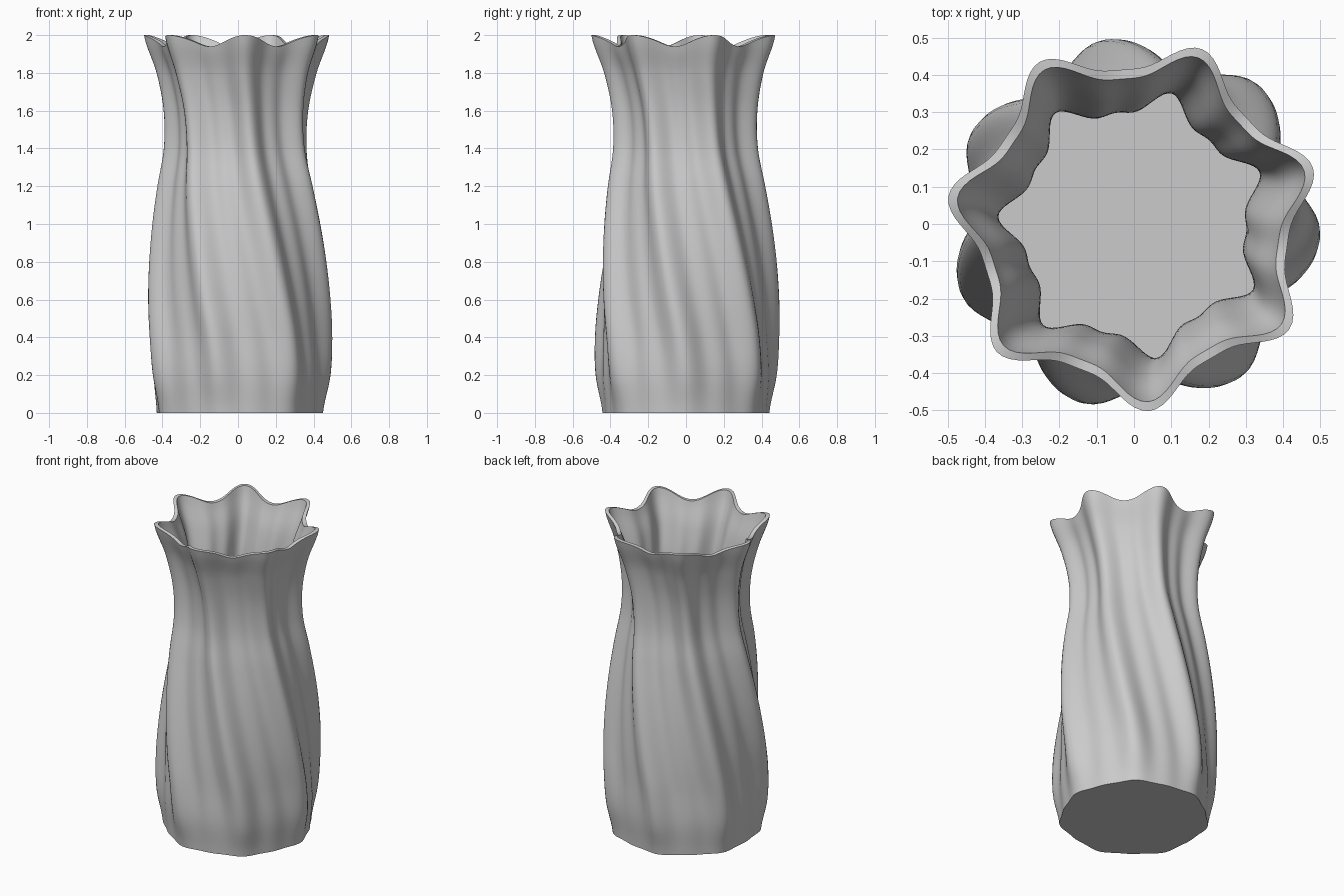
import bpy, bmesh, math

cube = bpy.data.objects.get("Cube")
if cube:
    bpy.data.objects.remove(cube)

LOBES, SEGMENTS, RINGS, WALL, FLOOR = 7, 168, 56, 0.025, 0.04

# Profile keys: height, tip radius, flute depth, tip angle in degrees
KEYS = [
    (0.0, 0.45, 0.010, -51),
    (0.2, 0.49, 0.022, -52),
    (0.4, 0.50, 0.030, -55),
    (0.6, 0.495, 0.031, -60),
    (0.8, 0.48, 0.031, -65),
    (1.0, 0.457, 0.031, -70),
    (1.2, 0.427, 0.031, -75),
    (1.4, 0.393, 0.031, -79),
    (1.6, 0.395, 0.032, -82),
    (1.8, 0.435, 0.036, -85),
    (2.0, 0.503, 0.044, -85.5),
]


def sample(h):
    """Smooth Catmull-Rom reading of the evenly spaced profile keys."""
    last = len(KEYS) - 1
    i = min(int(h / 2 * last), last - 1)
    t = h / 2 * last - i
    p, q, r, s = (KEYS[min(max(i + k, 0), last)] for k in (-1, 0, 1, 2))
    return [b + t / 2 * (c - a + t * (2 * a - 5 * b + 4 * c - d
            + t * (3 * (b - c) + d - a))) for a, b, c, d in zip(p, q, r, s)]


def ring(bm, h, inset):
    """One fluted ring; the rim rises at the flute tips."""
    _, tip, depth, turn = sample(h)
    ripple = 0.42 - 0.2 * (h / 2) ** 8
    verts = []
    for i in range(SEGMENTS):
        a = math.tau * i / SEGMENTS
        c = math.cos(LOBES * a)
        r = tip - inset + depth * (c - 1 + ripple * (2 * c * c - 2))
        z = h + 0.03 * (c - 1) * (h / 2) ** 12
        ang = a + math.radians(turn)
        verts.append(bm.verts.new((r * math.cos(ang), r * math.sin(ang), z)))
    return verts


# Vase shell: outer wall upward, over the rim, inner wall down to the floor
bm = bmesh.new()
rings = [ring(bm, 2 * i / RINGS, 0) for i in range(RINGS + 1)]
rings += [ring(bm, FLOOR + (2 - FLOOR) * i / RINGS, WALL) for i in range(RINGS, -1, -1)]
for low, high in zip(rings, rings[1:]):
    for i in range(SEGMENTS):
        j = (i + 1) % SEGMENTS
        bm.faces.new((low[i], low[j], high[j], high[i]))
bm.faces.new(rings[0][::-1])
bm.faces.new(rings[-1])
mesh = bpy.data.meshes.new("vase")
bm.to_mesh(mesh)
bm.free()

# Single plain grey material
grey = bpy.data.materials.new("plain_grey")
grey.use_nodes = True
colour = (0.6, 0.6, 0.6, 1)
grey.diffuse_color = colour
grey.node_tree.nodes["Principled BSDF"].inputs["Base Color"].default_value = colour
mesh.materials.append(grey)

vase = bpy.data.objects.new("vase", mesh)
bpy.context.collection.objects.link(vase)
bpy.ops.object.select_all(action="DESELECT")
vase.select_set(True)
bpy.context.view_layer.objects.active = vase
bpy.ops.object.shade_smooth_by_angle(angle=math.radians(45))
